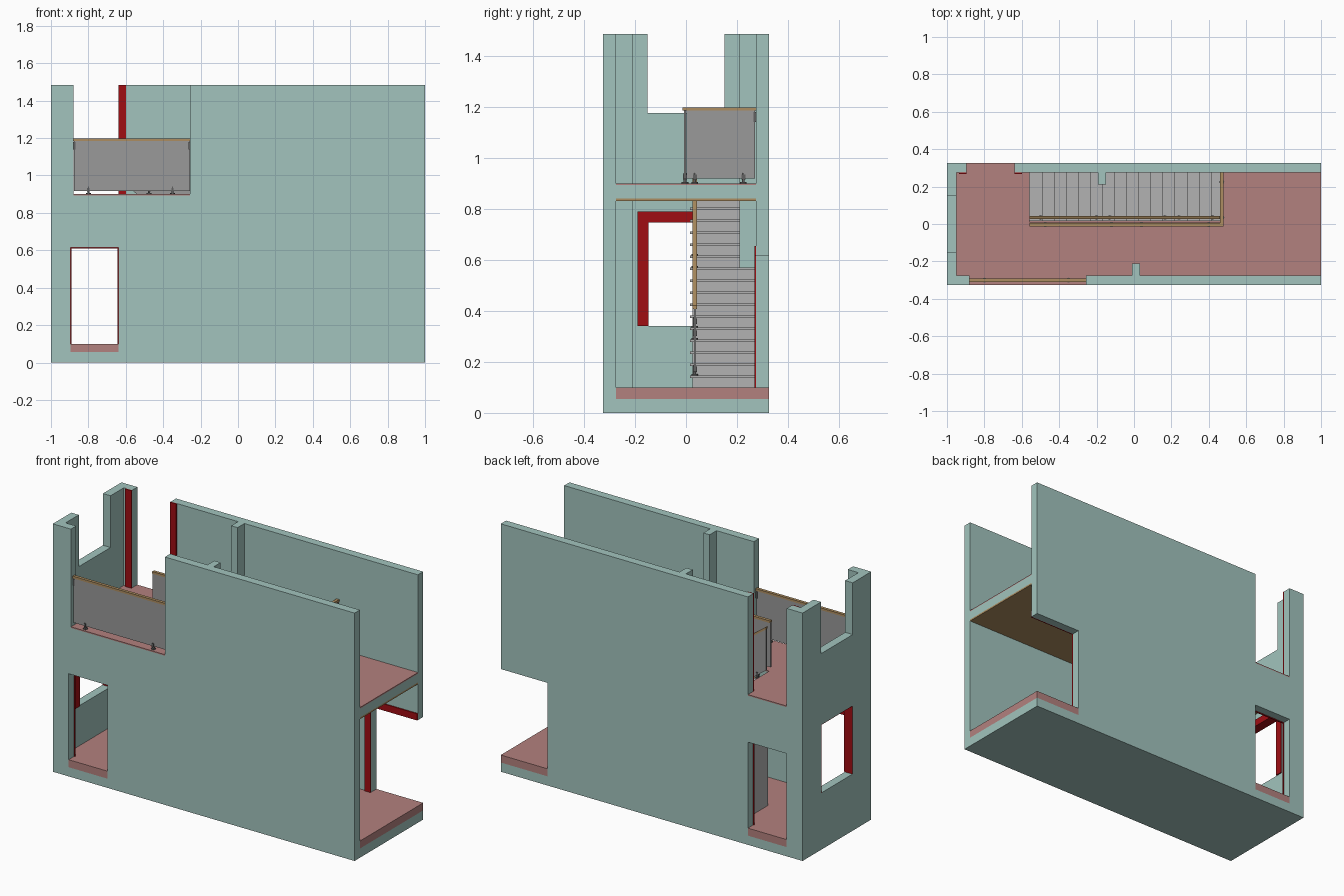
import bpy, bmesh
from mathutils import Vector

if "Cube" in bpy.data.objects:
    bpy.data.objects.remove(bpy.data.objects["Cube"])


def material(name, rgb):
    m = bpy.data.materials.new(name)
    m.diffuse_color = (*rgb, 1)
    m.use_nodes = True
    m.node_tree.nodes["Principled BSDF"].inputs["Base Color"].default_value = m.diffuse_color
    return m


TEAL = material("wall_paint", (0.36, 0.55, 0.51))
PINK = material("floor_finish", (0.45, 0.22, 0.21))
RED = material("trim_red", (0.35, 0.004, 0.006))
WOOD = material("wood", (0.42, 0.27, 0.12))
GLASS = material("glass_grey", (0.32, 0.32, 0.32))
STAIR = material("stair_grey", (0.45, 0.45, 0.45))
METAL = material("metal", (0.12, 0.12, 0.12))


def finish(bm, name, mat):
    bmesh.ops.recalc_face_normals(bm, faces=bm.faces)
    me = bpy.data.meshes.new(name)
    bm.to_mesh(me)
    bm.free()
    ob = bpy.data.objects.new(name, me)
    bpy.context.collection.objects.link(ob)
    if mat:
        me.materials.append(mat)
    return ob


def add_box(bm, x0, x1, y0, y1, z0, z1):
    vs = bmesh.ops.create_cube(bm, size=1)["verts"]
    for v in vs:
        v.co = Vector(((x0 + x1) / 2 + v.co.x * (x1 - x0),
                       (y0 + y1) / 2 + v.co.y * (y1 - y0),
                       (z0 + z1) / 2 + v.co.z * (z1 - z0)))


def boxes(name, mat, *dims):
    bm = bmesh.new()
    for d in dims:
        add_box(bm, *d)
    return finish(bm, name, mat)


def prism(name, mat, pts, y0, y1):
    # (x, z) profile extruded along y
    bm = bmesh.new()
    f = bm.faces.new([bm.verts.new((x, y0, z)) for x, z in pts])
    r = bmesh.ops.extrude_face_region(bm, geom=[f])
    bmesh.ops.translate(bm, vec=(0, y1 - y0, 0),
                        verts=[g for g in r["geom"] if isinstance(g, bmesh.types.BMVert)])
    return finish(bm, name, mat)


def cut(ob, *holes):
    for h in holes:
        c = boxes("cutter", None, h)
        c.hide_render = True
        m = ob.modifiers.new("cut", "BOOLEAN")
        m.operation, m.solver, m.object = "DIFFERENCE", "EXACT", c
        bpy.context.view_layer.objects.active = ob
        bpy.ops.object.modifier_apply(modifier=m.name)
        bpy.data.objects.remove(c)


# Main levels and openings
W, D, H, T = 1.0, 0.325, 1.485, 0.05
IN = D - T
F0, F1, C0, U0, U1 = 0.055, 0.10, 0.84, 0.893, 0.90
DOOR_L, DOOR_R, HEAD = -0.895, -0.638, 0.615
SIDE_X = 0.69
WELL = (-0.56, 0.465, 0.012, IN)

# Wall shell with rooms, doors and windows cut out
shell = boxes("wall_shell", TEAL, (-W, W, -D, D, 0, H))
cut(shell,
    (-W + T, W + .1, -IN, IN, F0, C0),
    (-W + T, W + .1, -IN, IN, U0, H + .1),
    (WELL[0], WELL[1], WELL[2], WELL[3], C0 - .05, U0 + .05),
    (DOOR_L, DOOR_R, -D - .1, D + .1, F0, HEAD),
    (SIDE_X, W + .1, IN - .02, D + .1, F0, HEAD),
    (-W - .1, -W + T + .01, -0.15, 0.15, 0.34, 0.75),
    (-W - .1, -W + T + .01, -0.15, 0.15, 1.175, H + .1),
    (-0.88, -0.257, -D - .1, -IN + .02, U0, H + .1),
    (DOOR_L, DOOR_R, IN - .02, D + .1, U0, H + .1))

# Pilasters on each storey
boxes("front_pilaster", TEAL, (-0.01, 0.032, -IN, -0.21, F1, C0), (-0.01, 0.032, -IN, -0.21, U1, H))
boxes("back_pilaster", TEAL, (-0.192, -0.15, 0.21, IN, F1, H))

# Floors and ceiling
boxes("ground_floor", PINK, (-W + T, W, -IN, IN, F0, F1),
      (DOOR_L, DOOR_R, -D, -IN, F0, F1), (DOOR_L, DOOR_R, IN, D, F0, F1),
      (SIDE_X, W, IN, D, F0, F1))
well_cut = (WELL[0], WELL[1], WELL[2], WELL[3] + .01, 0.7, 1.0)
upper = boxes("upper_floor", PINK, (-W + T, W, -IN, IN, U0, U1))
cut(upper, well_cut)
boxes("upper_thresholds", PINK, (-0.88, -0.257, -D, -IN, U0, U1), (DOOR_L, DOOR_R, IN, D, U0, U1))
ceiling = boxes("wood_ceiling", WOOD, (-W + T, W, -IN, IN, C0 - .01, C0))
cut(ceiling, well_cut)

# Red casings on the inner wall faces
A, P, L = 0.04, 0.007, 0.005
for tag, s in (("front", -1), ("back", 1)):
    y0, y1 = sorted((s * IN, s * (IN - P)))
    boxes(tag + "_door_casing", RED,
          (DOOR_L - A, DOOR_L + L, y0, y1, F1, HEAD + A),
          (DOOR_R - L, DOOR_R + A, y0, y1, F1, HEAD + A),
          (DOOR_L + L, DOOR_R - L, y0, y1, HEAD - L, HEAD + A))
boxes("upper_door_casing", RED,
      (DOOR_L - A, DOOR_L, IN - P, IN, U1, H), (DOOR_R, DOOR_R + A, IN - P, IN, U1, H))
boxes("side_opening_casing", RED,
      (SIDE_X - A, SIDE_X, IN - P, IN, F1, HEAD + A), (SIDE_X, W, IN - P, IN, HEAD, HEAD + A))
xo, xi = -W, -W + T
boxes("window_casing", RED,
      (xi, xi + P, -0.15 - A, -0.15, 0.34, 0.75 + A), (xi, xi + P, 0.15, 0.15 + A, 0.34, 0.75 + A),
      (xi, xi + P, -0.15, 0.15, 0.75, 0.75 + A),
      (xo, xi + P, -0.15, -0.147, 0.34, 0.75), (xo, xi + P, 0.147, 0.15, 0.34, 0.75),
      (xo, xi + P, -0.147, 0.147, 0.747, 0.75))

# Solid staircase with overhanging treads
N = 16
RISE, RUN = (U1 - F1) / (N + 1), (0.47 + 0.56) / N
profile = [(-0.56, F1)]
for i in range(N - 1, -1, -1):
    z = F1 + (i + 1) * RISE - .01
    profile += [(0.47 - (i + 1) * RUN, z), (0.47 - i * RUN, z)]
profile.append((0.47, F1))
prism("stair_body", STAIR, profile, 0.025, IN)
boxes("stair_treads", STAIR,
      *[(0.47 - (i + 1) * RUN, 0.478 - i * RUN, 0.015, IN,
         F1 + (i + 1) * RISE - .01, F1 + (i + 1) * RISE) for i in range(N)])


def nosing(x):
    return F1 + RISE + (0.47 - x) * RISE / RUN


def spigots(name, points):
    # round foot, post and clamp under each glass panel
    bm = bmesh.new()
    for x, y, z in points:
        for r, h, b in ((0.013, 0.005, 0), (0.005, 0.04, 0)):
            c = bmesh.ops.create_cone(bm, cap_ends=True, segments=12, radius1=r, radius2=r, depth=h)
            bmesh.ops.translate(bm, verts=c["verts"], vec=(x, y, z + b + h / 2))
        add_box(bm, x - .006, x + .006, y - .008, y + .008, z + .014, z + .034)
    ob = finish(bm, name, METAL)
    return ob


# Sloped stair railing in three panels
yr = 0.035
for i, (a, b) in enumerate(((-0.558, -0.168), (-0.162, 0.197), (0.203, 0.47))):
    prism(f"stair_glass_{i}", GLASS, [(a, nosing(a) + .015), (b, nosing(b) + .015),
          (b, nosing(b) + .265), (a, nosing(a) + .265)], yr - .004, yr + .004)
a, b = -0.56, 0.472
prism("stair_handrail", WOOD, [(a, nosing(a) + .262), (b, nosing(b) + .262),
      (b, nosing(b) + .276), (a, nosing(a) + .276)], yr - .009, yr + .009)


def tread_top(x):
    return F1 + (int((0.47 - x) / RUN) + 1) * RISE


spigots("stair_spigots", [(x, yr, tread_top(x)) for x in (-0.5, -0.2, -0.13, 0.165, 0.24, 0.42)])

# Level railings: balcony, stairwell side and stairwell end
G0, G1, R1 = 0.918, 1.188, 1.198
yb, ys, xe = -0.3, -0.004, 0.47
boxes("balcony_glass", GLASS, (-0.878, -0.259, yb - .004, yb + .004, G0, G1))
boxes("balcony_handrail", WOOD, (-0.88, -0.257, yb - .009, yb + .009, G1 - .003, R1))
boxes("stairwell_glass", GLASS, (-0.56, -0.043, ys - .004, ys + .004, G0, G1),
      (-0.037, xe, ys - .004, ys + .004, G0, G1), (xe - .004, xe + .004, ys + .006, IN - .005, G0, G1))
boxes("stairwell_handrail", WOOD, (-0.56, xe + .009, ys - .009, ys + .009, G1 - .003, R1),
      (xe - .009, xe + .009, ys + .009, IN, G1 - .003, R1))
spigots("level_spigots", [(x, yb, U1) for x in (-0.8, -0.35)]
        + [(x, ys, U1) for x in (-0.475, -0.12, 0.04, 0.4)]
        + [(xe, y, U1) for y in (0.035, 0.225)])
boxes("wall_brackets", METAL, (-0.88, -0.87, yb - .007, yb + .007, 1.14, 1.18),
      (-0.267, -0.257, yb - .007, yb + .007, 1.14, 1.18),
      (xe - .007, xe + .007, IN - .01, IN, 1.14, 1.18))
